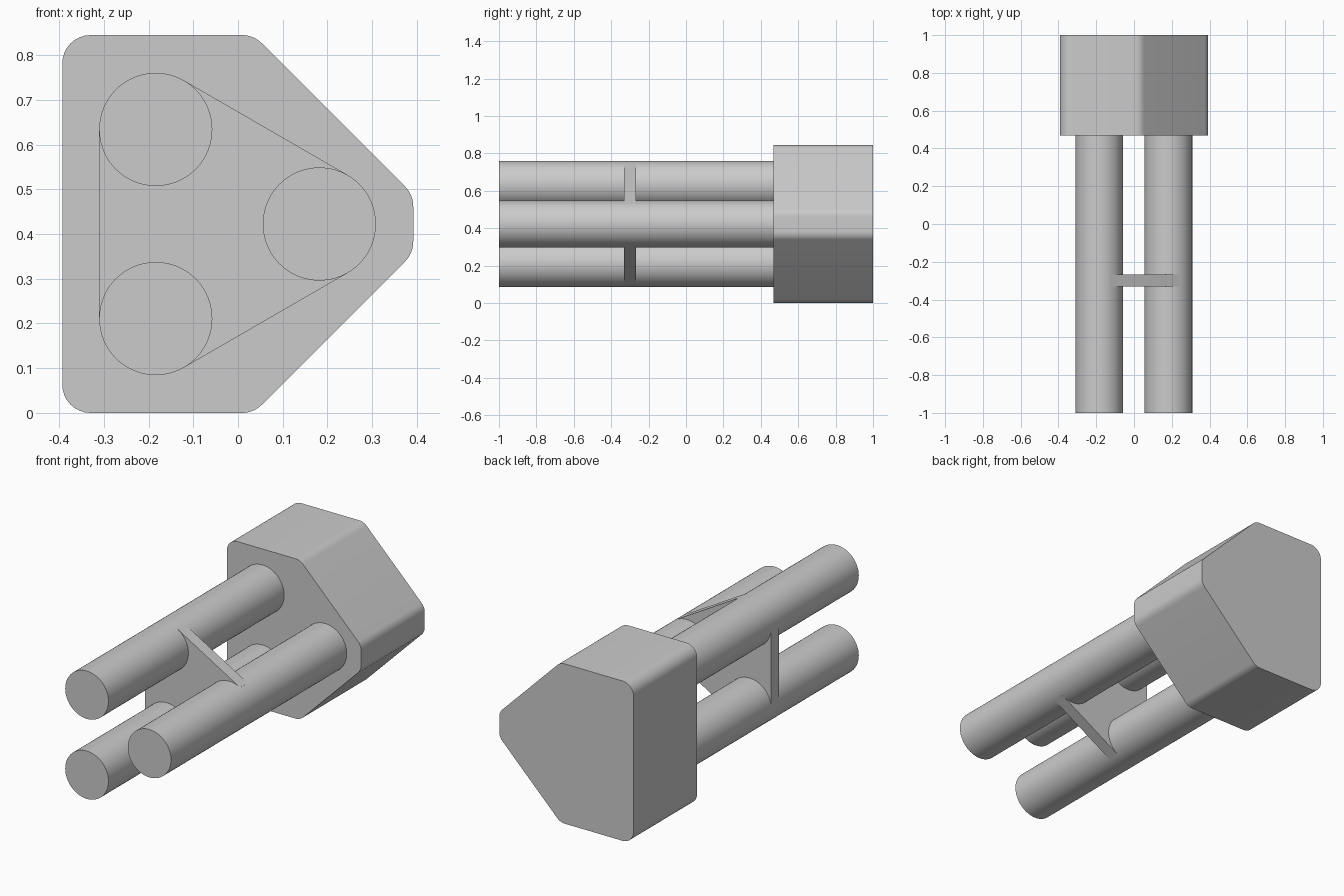
import bpy, bmesh, math
from mathutils import Vector

cube = bpy.data.objects.get("Cube")
if cube:
    bpy.data.objects.remove(cube, do_unlink=True)

grey = bpy.data.materials.new("plain grey")
grey.use_nodes = True
COLOR = (0.6, 0.6, 0.6, 1)
grey.diffuse_color = COLOR
grey.node_tree.nodes["Principled BSDF"].inputs["Base Color"].default_value = COLOR


def prism(name, outline, y0, y1):
    """Extrude an (x, z) outline along y and shade it smooth by angle."""
    bm = bmesh.new()
    base = bm.faces.new([bm.verts.new((x, y0, z)) for x, z in outline])
    ext = bmesh.ops.extrude_face_region(bm, geom=[base], use_keep_orig=True)
    verts = [v for v in ext["geom"] if isinstance(v, bmesh.types.BMVert)]
    bmesh.ops.translate(bm, verts=verts, vec=(0, y1 - y0, 0))
    bmesh.ops.recalc_face_normals(bm, faces=bm.faces[:])
    mesh = bpy.data.meshes.new(name)
    bm.to_mesh(mesh)
    bm.free()
    mesh.materials.append(grey)
    obj = bpy.data.objects.new(name, mesh)
    bpy.context.collection.objects.link(obj)
    bpy.ops.object.select_all(action='DESELECT')
    obj.select_set(True)
    bpy.context.view_layer.objects.active = obj
    bpy.ops.object.shade_smooth_by_angle(angle=math.radians(30))
    return obj


def rounded(corners, radius, steps=8):
    """Round every corner of a convex counter-clockwise outline."""
    pts = []
    for i, c in enumerate(corners):
        p = Vector(c)
        a = (Vector(corners[i - 1]) - p).normalized()
        b = (Vector(corners[(i + 1) % len(corners)]) - p).normalized()
        half = a.angle(b) / 2
        centre = p + (a + b).normalized() * radius / math.sin(half)
        start = p + a * radius / math.tan(half) - centre
        turn = math.pi - 2 * half
        for k in range(steps + 1):
            t = turn * k / steps
            pts.append((centre.x + start.x * math.cos(t) - start.y * math.sin(t),
                        centre.y + start.x * math.sin(t) + start.y * math.cos(t)))
    return pts


# Rear block: five-sided outline with rounded edges
H = 0.845
block = [(-0.393, 0), (0.035, 0), (0.392, 0.357), (0.392, H - 0.357), (0.035, H), (-0.393, H)]
prism("rear_block", rounded(block, 0.063), 0.468, 1.0)

# Three round rods, slightly sunk into the block
R = 0.1265
centres = {"lower_rod": (-0.184, 0.211), "side_rod": (0.182, 0.4225), "upper_rod": (-0.184, 0.634)}
for name, (cx, cz) in centres.items():
    ring = [(cx + R * math.cos(math.tau * k / 64), cz + R * math.sin(math.tau * k / 64)) for k in range(64)]
    prism(name, ring, -1.0, 0.49)

# Brace plate: its edges run tangent to neighbouring rods
plate = []
pts = [Vector(c) for c in centres.values()]
for i, p in enumerate(pts):
    q = pts[(i + 1) % 3]
    d = (q - p).normalized()
    out = Vector((d.y, -d.x)) * R
    plate += [tuple(p + out), tuple(q + out)]
prism("brace_plate", plate, -0.332, -0.268)
